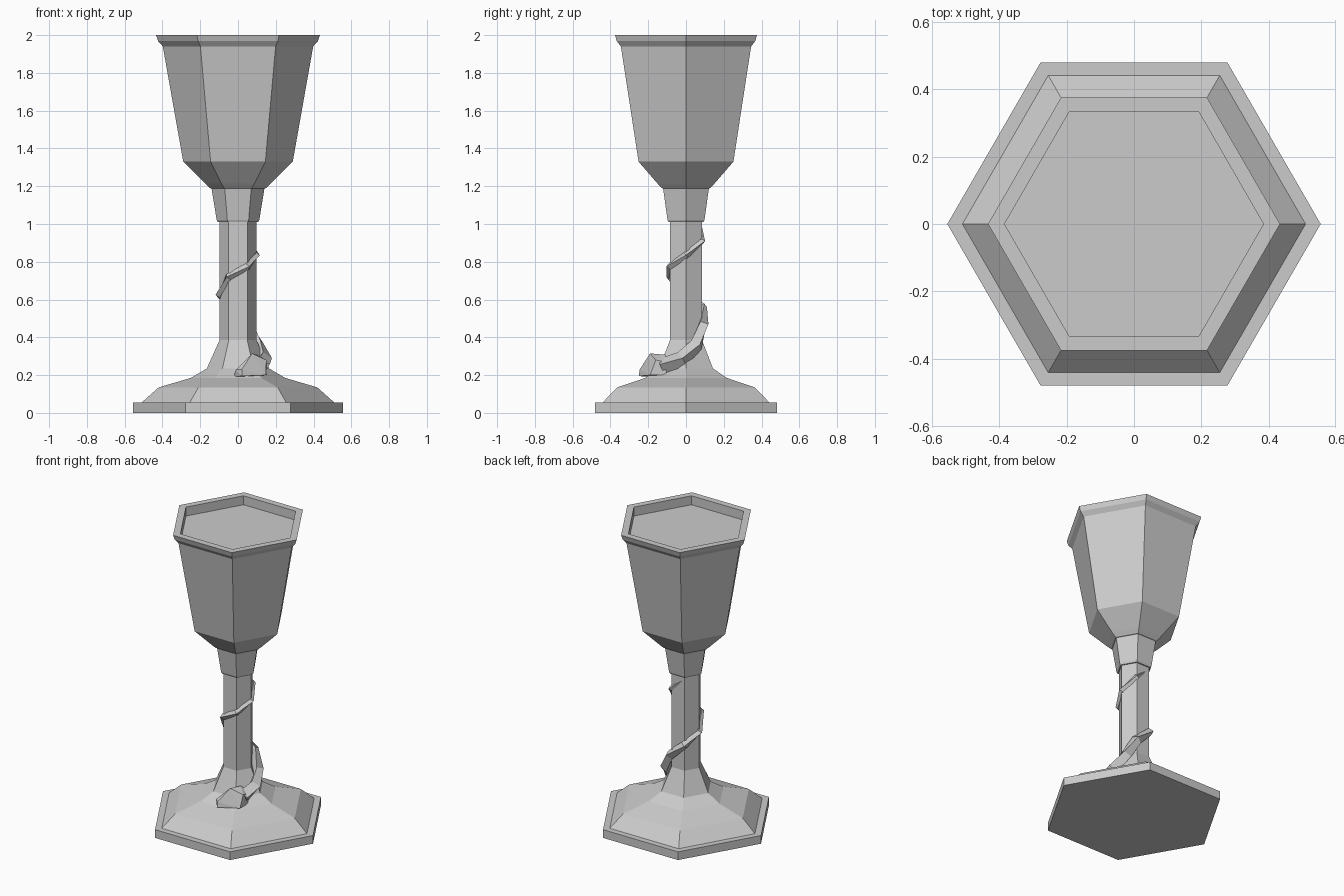
import bpy, bmesh
from math import cos, sin, pi
from mathutils import Vector

if "Cube" in bpy.data.objects:
    bpy.data.objects.remove(bpy.data.objects["Cube"])

SIDES = 6


def finish(name, bm):
    bmesh.ops.recalc_face_normals(bm, faces=bm.faces)
    me = bpy.data.meshes.new(name)
    bm.to_mesh(me)
    bm.free()
    ob = bpy.data.objects.new(name, me)
    bpy.context.collection.objects.link(ob)
    return ob


def skin(bm, rings):
    # join consecutive rings of equal size with quads
    for a, b in zip(rings, rings[1:]):
        n = len(a)
        for i in range(n):
            bm.faces.new((a[i], a[(i + 1) % n], b[(i + 1) % n], b[i]))


def hex_turn(name, profile, cap_start=False, cap_end=False):
    # hexagonal lathe, corners on the x axis; profile = (radius, z)
    bm = bmesh.new()
    rings = [[bm.verts.new((r * cos(2 * pi * i / SIDES), r * sin(2 * pi * i / SIDES), z))
              for i in range(SIDES)] for r, z in profile]
    skin(bm, rings)
    if cap_start:
        bm.faces.new(rings[0])
    if cap_end:
        bm.faces.new(rings[-1])
    return finish(name, bm)


# Foot, stem and bowl share their border rings
hex_turn("foot", [(.555, 0), (.555, .055), (.51, .055), (.42, .135), (.25, .185),
                  (.165, .235), (.098, .385)], cap_start=True)
hex_turn("stem", [(.098, .385), (.098, 1.01), (.107, 1.01), (.113, 1.022), (.14, 1.188)])
# Bowl: outer wall, rim, short inner wall, closed by the drink surface
hex_turn("bowl", [(.14, 1.188), (.148, 1.19), (.175, 1.215), (.29, 1.33), (.398, 1.94),
                  (.423, 1.968), (.434, 2.0), (.385, 2.0), (.385, 1.94)], cap_end=True)

# Serpent body: tapering four-sided tube around the stem corners (x, y, z, radius)
path = [(.125, -.13, .245, .045), (.137, -.02, .285, .043), (.105, .055, .36, .038),
        (.054, .09, .465, .032), (-.05, .09, .56, .024), (-.098, 0, .625, .021),
        (-.05, -.087, .72, .02), (.05, -.087, .775, .019), (.098, 0, .835, .018),
        (.051, .087, .91, .016), (-.04, .08, .99, .004)]
pts = [Vector(p[:3]) for p in path]
bm = bmesh.new()
rings = []
for i, p in enumerate(pts):
    t = (pts[min(i + 1, len(pts) - 1)] - pts[max(i - 1, 0)]).normalized()
    out = Vector((p.x, p.y, 0))
    out = (out - t * out.dot(t)).normalized()
    up = t.cross(out)
    r = path[i][3]
    rings.append([bm.verts.new(p + r * (out * cos(k * pi / 2) + up * sin(k * pi / 2)))
                  for k in range(4)])
skin(bm, rings)
bm.faces.new(rings[0])
bm.faces.new(rings[-1])
finish("serpent_body", bm)

# Serpent head: faceted wedge resting on the foot
head = [(-.022, -.19, .19), (-.012, -.215, .228), (.02, -.25, .195), (.02, -.245, .23),
        (.075, -.19, .315), (.10, -.11, .308), (.15, -.16, .28), (.148, -.19, .2),
        (.15, -.11, .2), (.145, -.09, .265), (.08, -.1, .24), (.04, -.13, .21)]
bm = bmesh.new()
for p in head:
    bm.verts.new(p)
bmesh.ops.convex_hull(bm, input=bm.verts)
finish("serpent_head", bm)
